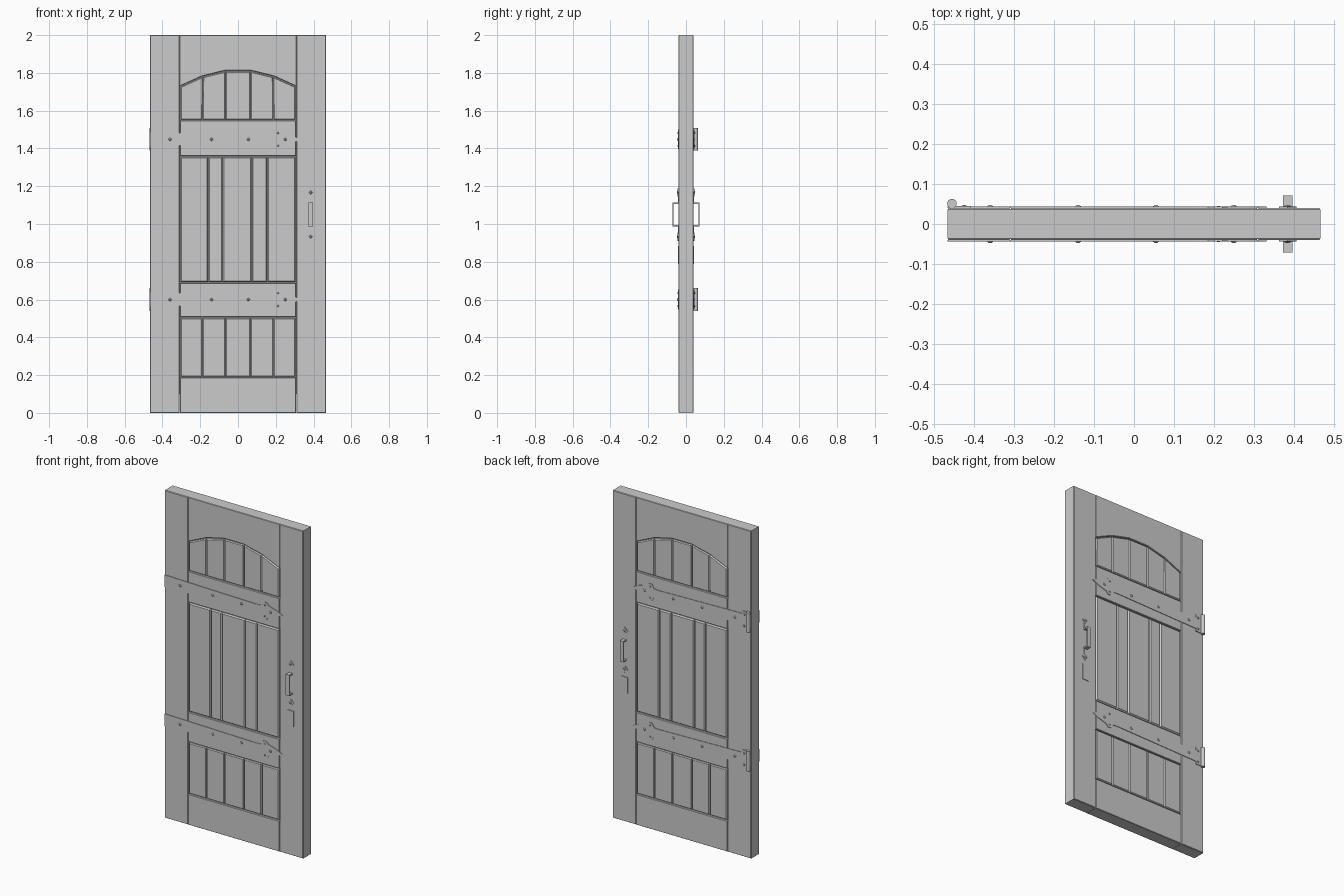
import bpy, bmesh
from math import pi
from mathutils import Matrix

cube = bpy.data.objects.get("Cube")
if cube:
    bpy.data.objects.remove(cube, do_unlink=True)

grey = bpy.data.materials.new("plain grey")
grey.use_nodes = True
grey.diffuse_color = (0.6, 0.6, 0.6, 1)
grey.node_tree.nodes["Principled BSDF"].inputs["Base Color"].default_value = (0.6, 0.6, 0.6, 1)


def finish(name, bm):
    bmesh.ops.recalc_face_normals(bm, faces=bm.faces)
    mesh = bpy.data.meshes.new(name)
    bm.to_mesh(mesh)
    bm.free()
    mesh.materials.append(grey)
    obj = bpy.data.objects.new(name, mesh)
    bpy.context.collection.objects.link(obj)
    return obj


def slab(name, outline, y0, y1, chamfer=0.0):
    """Extrude an x-z outline from y0 to y1, with chamfered front and back rims."""
    bm = bmesh.new()
    rings = [[bm.verts.new((x, y, z)) for x, z in outline] for y in (y0 + chamfer, y1 - chamfer)]
    caps = [bm.faces.new(ring) for ring in rings]
    n = len(outline)
    for i in range(n):
        j = (i + 1) % n
        bm.faces.new((rings[0][i], rings[0][j], rings[1][j], rings[1][i]))
    bmesh.ops.recalc_face_normals(bm, faces=bm.faces)
    if chamfer:
        bmesh.ops.inset_individual(bm, faces=caps, thickness=chamfer, depth=chamfer)
    return finish(name, bm)


def rect(x0, x1, z0, z1):
    return [(x0, z0), (x1, z0), (x1, z1), (x0, z1)]


def stud(name, x, y, z, side, radius=0.008, height=0.004, sides=8):
    bm = bmesh.new()
    bmesh.ops.create_cone(bm, cap_ends=True, segments=sides, radius1=radius,
                          radius2=radius * 0.4, depth=height,
                          matrix=Matrix.Translation((x, y + side * height / 2, z))
                          @ Matrix.Rotation(side * -pi / 2, 4, "X"))
    return finish(name, bm)


HALF = 0.04     # half thickness of the door
EDGE = 0.309    # inner edge of the stiles
arch = [(-EDGE, 1.73), (-0.19, 1.782), (-0.068, 1.812),
        (0.068, 1.812), (0.19, 1.782), (EDGE, 1.73)]


def arch_height(x):
    for (xa, za), (xb, zb) in zip(arch, arch[1:]):
        if x <= xb:
            return za + (zb - za) * (x - xa) / (xb - xa)
    return arch[-1][1]


# Frame: two stiles, three straight rails and the arched top rail
slab("left_stile", rect(EDGE, 0.467, 0, 2), -HALF, HALF, 0.004)
slab("right_stile", rect(-0.467, -EDGE, 0, 2), -HALF, HALF, 0.004)
IN = EDGE - 0.002
for name, z0, z1 in (("bottom_rail", 0, 0.187), ("lower_rail", 0.507, 0.687),
                     ("upper_rail", 1.36, 1.547)):
    slab(name, rect(-IN, IN, z0, z1), -HALF, HALF, 0.003)
slab("arched_rail", arch + [(EDGE, 2), (-EDGE, 2)], -HALF + 0.0003, HALF - 0.0003, 0.003)

# Thin core closing the joints between the planks
slab("panel_core", rect(-EDGE, EDGE, 0.1, 1.9), -0.026, 0.026)

# Raised panels made of chamfered planks
even = [-0.305, -0.187, -0.066, 0.066, 0.187, 0.305]
mixed = [-0.305, -0.157, -0.082, 0.074, 0.155, 0.305]


def planks(name, edges, z0, z1, chamfer):
    for i, (xa, xb) in enumerate(zip(edges, edges[1:])):
        xa, xb = xa + 0.001, xb - 0.001
        if z1:
            shape = rect(xa, xb, z0, z1)
        else:
            shape = [(xa, z0), (xb, z0), (xb, arch_height(xb) - 0.005), (xa, arch_height(xa) - 0.005)]
        slab(f"{name}_plank_{i + 1}", shape, -0.0405, 0.0405, chamfer)


planks("bottom_panel", even, 0.192, 0.502, 0.006)
planks("middle_panel", mixed, 0.692, 1.355, 0.008)
planks("arched_panel", even, 1.552, None, 0.006)

# Strap hinges on both faces, with a barbed spear tip
half_strap = [(-0.467, 0.037), (0.15, 0.024), (0.185, 0.026), (0.2, 0.05),
              (0.222, 0.052), (0.236, 0.036), (0.29, 0.02), (0.332, 0)]
strap = half_strap + [(x, -z) for x, z in reversed(half_strap[:-1])]
for level, zc in (("lower", 0.6), ("upper", 1.448)):
    for face, side in (("front", -1), ("back", 1)):
        ys = sorted((side * HALF, side * 0.0435))
        slab(f"{level}_{face}_strap", [(x, zc + z) for x, z in strap], *ys)
        rivets = [(x, 0) for x in (-0.36, -0.14, 0.055, 0.25)]
        for i, (x, dz) in enumerate(rivets):
            stud(f"{level}_{face}_rivet_{i + 1}", x, side * 0.0435, zc + dz, side)
        for sign in (-1, 1):
            stud(f"{level}_{face}_barb_rivet", 0.212, side * 0.0435, zc + sign * 0.034, side, 0.005, 0.002)
    # Hinge leaf and knuckle on the back
    slab(f"{level}_hinge_leaf", rect(-0.455, -0.41, zc - 0.053, zc + 0.053), HALF, 0.0445)
    for sign in (-1, 1):
        stud(f"{level}_leaf_rivet", -0.425, 0.0445, zc + sign * 0.035, 1, 0.007, 0.003)
    bm = bmesh.new()
    bmesh.ops.create_cone(bm, cap_ends=True, segments=16, radius1=0.012, radius2=0.012,
                          depth=0.12, matrix=Matrix.Translation((-0.456, 0.051, zc)))
    knuckle = finish(f"{level}_hinge_knuckle", bm)
    for poly in knuckle.data.polygons:
        poly.use_smooth = abs(poly.normal.z) < 0.5

# Pull handles, their diamond plates and the lock plates on both faces
HX = 0.385
for face, side in (("front", -1), ("back", 1)):
    def plate(name, outline, near, far):
        slab(f"{face}_{name}", outline, *sorted((side * near, side * far)))

    for end, zc, foot in (("upper", 1.167, 1.11), ("lower", 0.933, 0.99)):
        r = 0.022
        plate(f"{end}_diamond", [(HX - r, zc), (HX, zc - r), (HX + r, zc), (HX, zc + r)], HALF, 0.044)
        stud(f"{face}_{end}_diamond_stud", HX, side * 0.044, zc, side, 0.01, 0.004, 4)
        plate(f"{end}_handle_tang", rect(HX - 0.008, HX + 0.008, min(zc, foot), max(zc, foot)), HALF, 0.042)
        plate(f"{end}_handle_arm", rect(HX - 0.012, HX + 0.012, foot - 0.004, foot + 0.004), HALF, 0.072)
    plate("handle_grip", rect(HX - 0.012, HX + 0.012, 0.986, 1.114), 0.066, 0.072)
    plate("lock_plate", rect(HX - 0.021, HX + 0.021, 0.788, 0.884), HALF, 0.0435)
